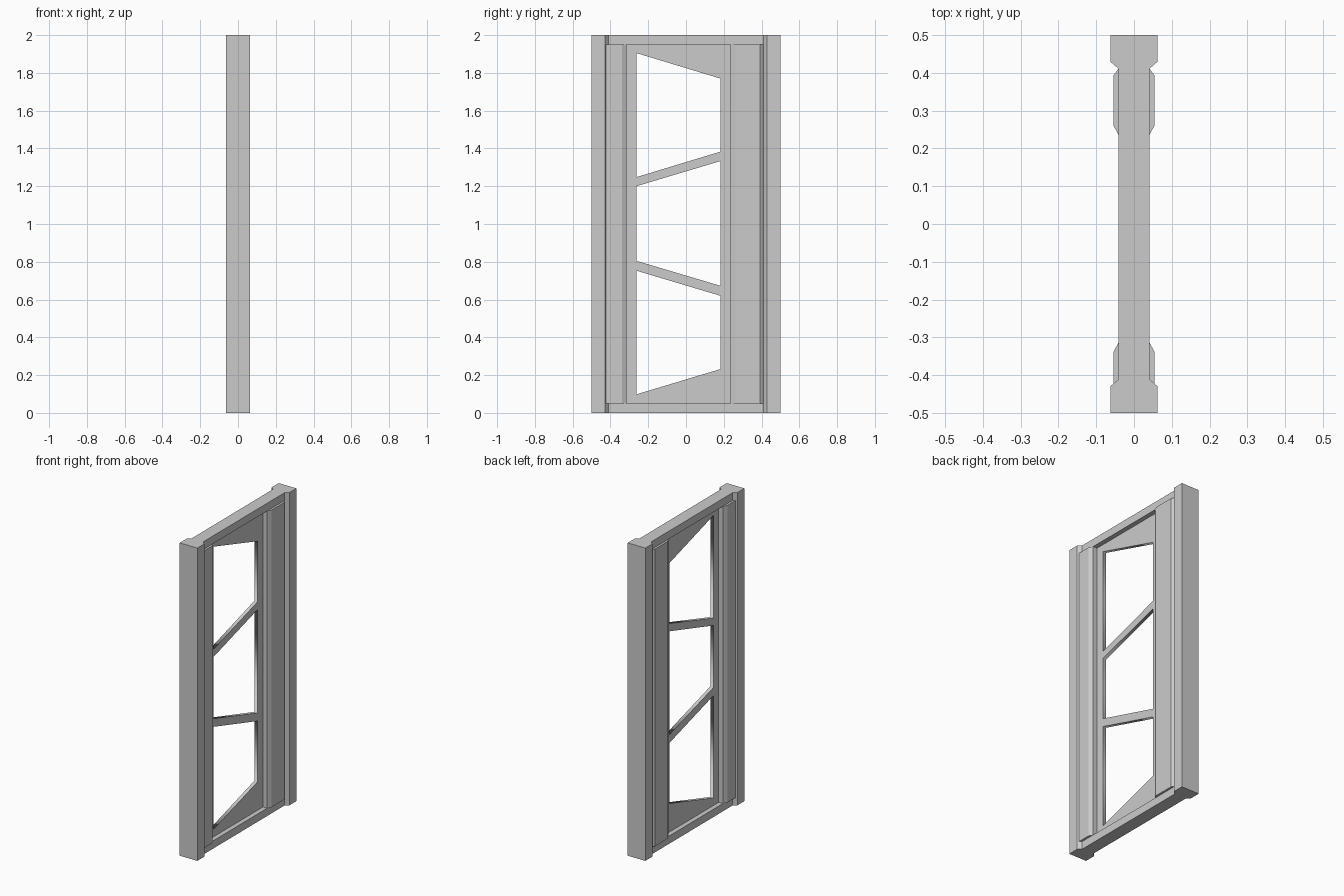
import bpy, bmesh
from math import radians

if "Cube" in bpy.data.objects:
    bpy.data.objects.remove(bpy.data.objects["Cube"])


def prism(name, half, z0, z1):
    """Extrude an x-mirrored cross-section; half = (x, y) points of the +x side."""
    outline = half + [(-x, y) for x, y in reversed(half)]
    bm = bmesh.new()
    face = bm.faces.new([bm.verts.new((x, y, z0)) for x, y in outline])
    ext = bmesh.ops.extrude_face_region(bm, geom=[face])
    top = [g for g in ext["geom"] if isinstance(g, bmesh.types.BMVert)]
    bmesh.ops.translate(bm, verts=top, vec=(0, 0, z1 - z0))
    bmesh.ops.recalc_face_normals(bm, faces=bm.faces)
    mesh = bpy.data.meshes.new(name)
    bm.to_mesh(mesh)
    bm.free()
    ob = bpy.data.objects.new(name, mesh)
    bpy.context.collection.objects.link(ob)
    return ob


def window_panel(name, outlines, half_depth):
    """Flat sheet in the yz plane; first outline is the border, the rest are holes."""
    cu = bpy.data.curves.new(name, 'CURVE')
    cu.dimensions = '2D'
    cu.fill_mode = 'BOTH'
    cu.extrude = half_depth
    for pts in outlines:
        sp = cu.splines.new('POLY')
        sp.points.add(len(pts) - 1)
        for p, (y, z) in zip(sp.points, pts):
            p.co = (y, z, 0, 1)
        sp.use_cyclic_u = True
    ob = bpy.data.objects.new(name, cu)
    ob.rotation_euler = (radians(90), 0, radians(90))
    bpy.context.collection.objects.link(ob)
    bpy.ops.object.select_all(action='DESELECT')
    bpy.context.view_layer.objects.active = ob
    ob.select_set(True)
    bpy.ops.object.convert(target='MESH')


# Outer posts with chamfered inner corners
for name, s in (("front_post", -1), ("back_post", 1)):
    prism(name, [(0.0625, s * 0.5), (0.0625, s * 0.43), (0.041, s * 0.411)], 0, 2)

# Top and bottom rails
for name, z in (("bottom_rail", 0), ("top_rail", 1.95)):
    prism(name, [(0.041, -0.411), (0.041, 0.411)], z, z + 0.05)

# Raised door stiles: narrow one at the front, wide one at the back
prism("narrow_stile", [(0.0545, -0.425), (0.0545, -0.339), (0.041, -0.314)], 0.05, 1.95)
prism("wide_stile", [(0.041, 0.236), (0.0545, 0.261), (0.0545, 0.393), (0.041, 0.411)],
      0.05, 1.95)

# Recessed panel with three slanted window openings: (left low, left high, right low, right high)
Y0, Y1 = -0.263, 0.182
border = [(-0.314, 0.05), (0.236, 0.05), (0.236, 1.95), (-0.314, 1.95)]
holes = [(0.098, 0.753, 0.232, 0.62), (0.805, 1.20, 0.673, 1.333), (1.248, 1.905, 1.383, 1.77)]
window_panel("window_panel",
             [border] + [[(Y0, a), (Y0, b), (Y1, d), (Y1, c)] for a, b, c, d in holes], 0.0115)
